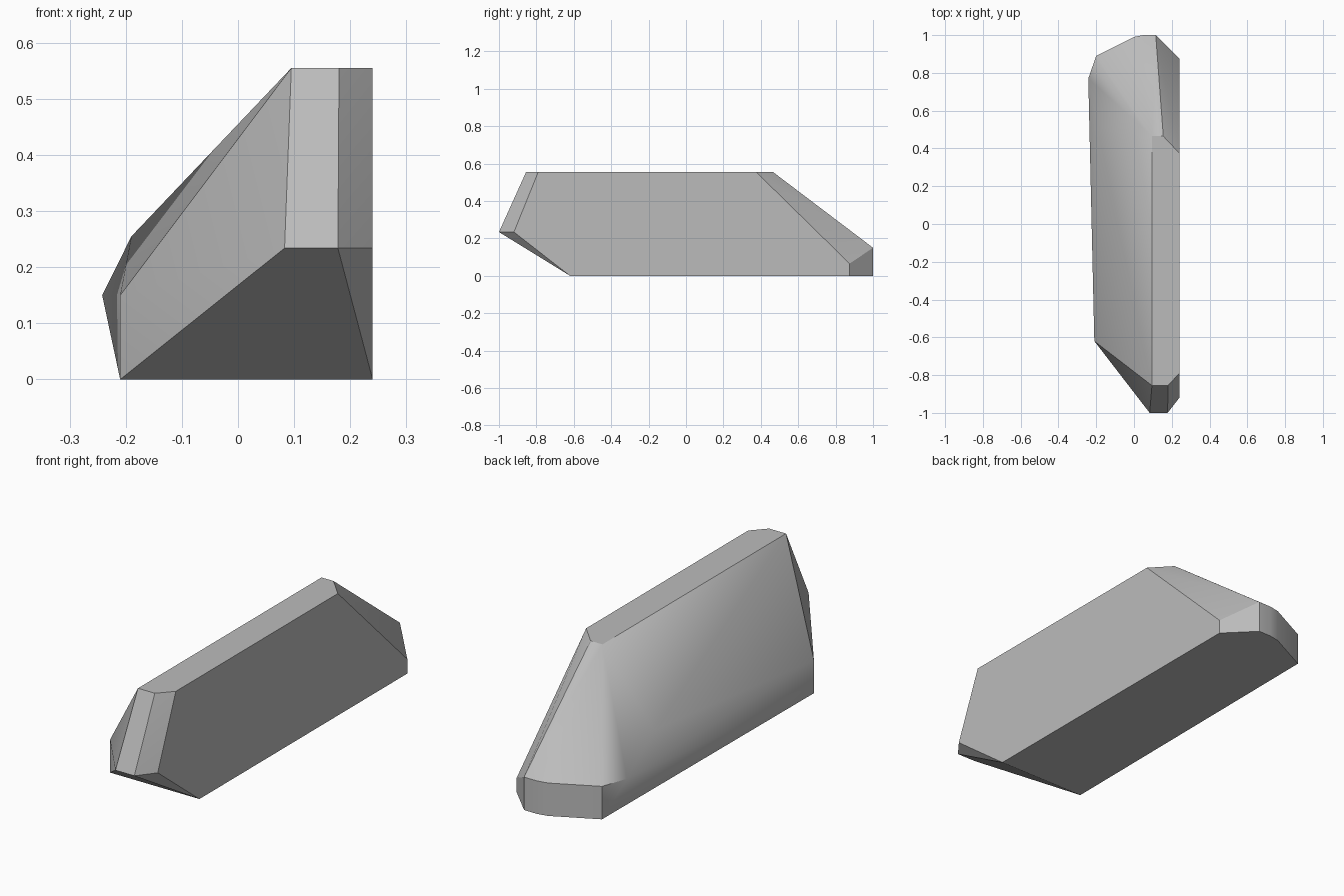
import bpy
import bmesh
import math

cube = bpy.data.objects.get("Cube")
if cube:
    bpy.data.objects.remove(cube, do_unlink=True)

grey = bpy.data.materials.new("plain_grey")
grey.use_nodes = True
colour = (0.5, 0.5, 0.5, 1.0)
grey.diffuse_color = colour
grey.node_tree.nodes["Principled BSDF"].inputs["Base Color"].default_value = colour

TOP, NOSE, RIM, SIDE = 0.555, 0.234, 0.15, 0.24

# Flat top outline
top = [(0.095, -0.855), (0.18, -0.855), (SIDE, -0.79),
       (SIDE, 0.375), (0.155, 0.465), (0.095, 0.465)]
# Overhanging nose at the front
nose = [(0.083, -1.0), (0.178, -1.0), (SIDE, -0.92)]
# Rounded rear wall, shared by the floor and the rim
rear = [(-0.2, 0.89), (-0.04, 0.97), (0.0, 0.99), (0.05, 1.0), (0.115, 1.0)]
# Floor and rim corners
floor = [(-0.21, -0.62), (SIDE, -0.62), (SIDE, 0.875)] + rear
rim = [(-0.21, -0.62), (-0.242, 0.77)] + rear

points = [(x, y, z) for outline, z in ((top, TOP), (nose, NOSE), (floor, 0), (rim, RIM))
          for x, y in outline]
# Lower rear chamfer corner and the bulge on the sloping flank
points += [(SIDE, 0.875, 0.065), (-0.19, 0.5, 0.255)]

# Skin the corners as one convex block and merge coplanar faces
bm = bmesh.new()
for p in points:
    bm.verts.new(p)
bmesh.ops.convex_hull(bm, input=bm.verts[:])
bmesh.ops.dissolve_limit(bm, angle_limit=math.radians(1.5),
                         verts=bm.verts[:], edges=bm.edges[:])
bmesh.ops.recalc_face_normals(bm, faces=bm.faces[:])
mesh = bpy.data.meshes.new("faceted_block")
bm.to_mesh(mesh)
bm.free()

block = bpy.data.objects.new("faceted_block", mesh)
bpy.context.collection.objects.link(block)
mesh.materials.append(grey)
bpy.ops.object.select_all(action="DESELECT")
block.select_set(True)
bpy.context.view_layer.objects.active = block
bpy.ops.object.shade_smooth_by_angle(angle=math.radians(30))
